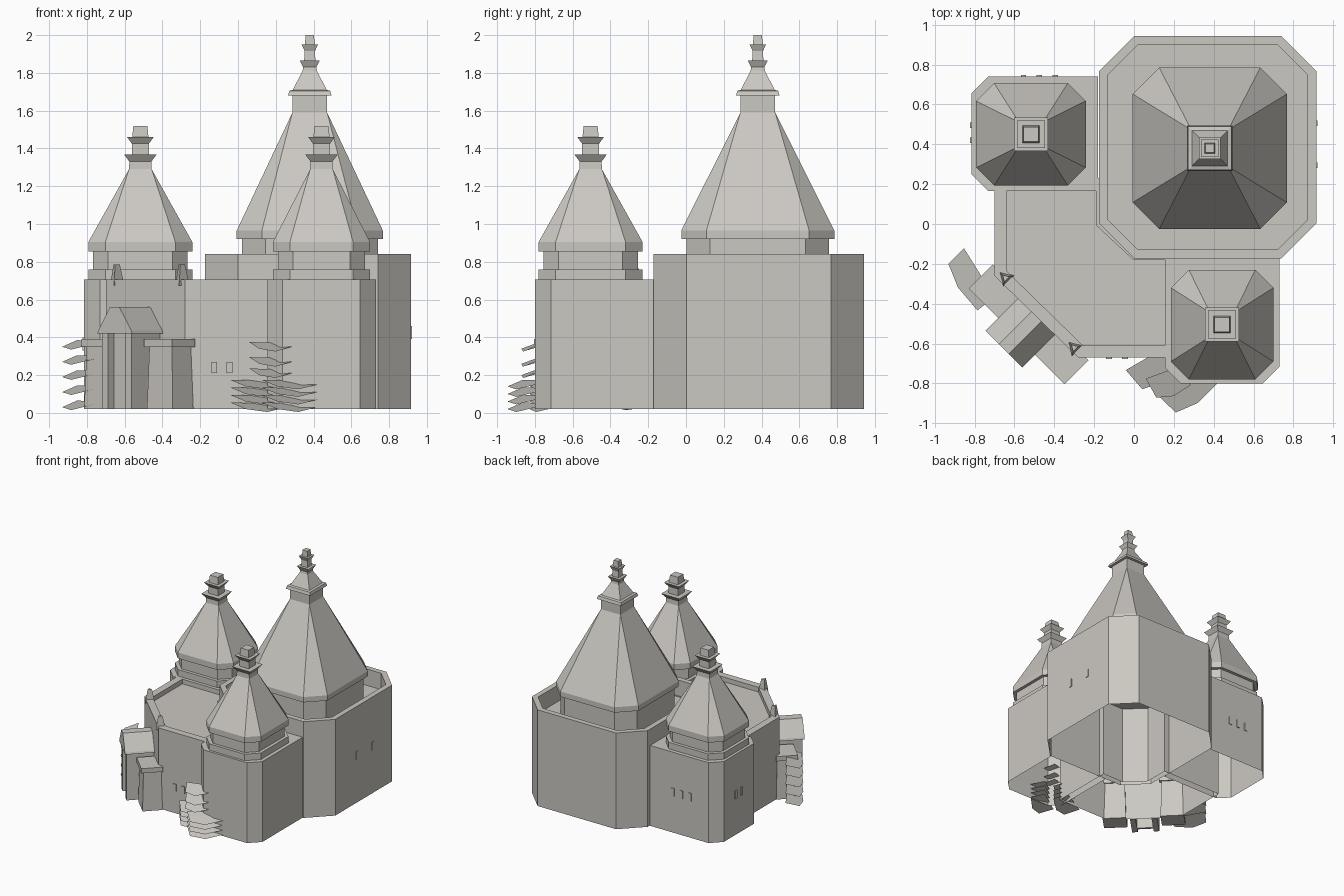
import bpy, bmesh
from math import radians
from mathutils import Matrix, Vector

cube = bpy.data.objects.get("Cube")
if cube:
    bpy.data.objects.remove(cube, do_unlink=True)

stone = bpy.data.materials.new("pale_stone")
stone.use_nodes = True
stone.diffuse_color = (0.60, 0.58, 0.54, 1)
stone.node_tree.nodes["Principled BSDF"].inputs["Base Color"].default_value = (0.60, 0.58, 0.54, 1)


def finish(bm, name, matrix=None):
    bmesh.ops.remove_doubles(bm, verts=bm.verts, dist=0.0005)
    bmesh.ops.recalc_face_normals(bm, faces=bm.faces)
    mesh = bpy.data.meshes.new(name)
    bm.to_mesh(mesh)
    bm.free()
    mesh.materials.append(stone)
    obj = bpy.data.objects.new(name, mesh)
    bpy.context.collection.objects.link(obj)
    if matrix:
        obj.matrix_world = matrix
    return obj


def octagon(hx, hy, c):
    """Rectangle with chamfered corners."""
    return [(-hx + c, -hy), (hx - c, -hy), (hx, -hy + c), (hx, hy - c),
            (hx - c, hy), (-hx + c, hy), (-hx, hy - c), (-hx, -hy + c)]


def loft(name, centre, rings):
    """Stack chamfered rings (half x, half y, chamfer, z) into one shell."""
    bm = bmesh.new()
    rows = [[bm.verts.new((centre[0] + x, centre[1] + y, z)) for x, y in octagon(hx, hy, c)]
            for hx, hy, c, z in rings]
    for a, b in zip(rows, rows[1:]):
        for i in range(8):
            j = (i + 1) % 8
            bm.faces.new((a[i], a[j], b[j], b[i]))
    bm.faces.new(rows[-1])
    return finish(bm, name)


def walls(name, outline, top, rim=0, floor=0):
    """Open-bottomed walls with a roof, sunk behind a parapet if rim is set."""
    bm = bmesh.new()
    low = [bm.verts.new((x, y, 0.02)) for x, y in outline]
    high = [bm.verts.new((x, y, top)) for x, y in outline]
    n = len(outline)
    for i in range(n):
        bm.faces.new((low[i], low[(i + 1) % n], high[(i + 1) % n], high[i]))
    roof = bm.faces.new(high)
    bm.normal_update()
    if rim:
        bmesh.ops.inset_region(bm, faces=[roof], thickness=rim, use_even_offset=True)
        inner = bmesh.ops.extrude_discrete_faces(bm, faces=[roof])["faces"][0]
        bmesh.ops.translate(bm, verts=inner.verts, vec=(0, 0, floor - top))
    return finish(bm, name)


def box(name, lo, hi, matrix=None, flare=1.0):
    bm = bmesh.new()
    bmesh.ops.create_cube(bm, size=1)
    for v in bm.verts:
        k = flare if v.co.z < 0 else 1
        v.co = [(a + b) / 2 + (b - a) * t * s
                for a, b, t, s in zip(lo, hi, v.co, (k, k, 1))]
    return finish(bm, name, matrix)


# Great tower: walls, parapet and spire
big = (0.37, 0.385)
walls("great_tower_walls", [(x + big[0], y + big[1]) for x, y in octagon(0.545, 0.557, 0.175)],
      0.84, 0.045, 0.70)
loft("great_tower_roof", (0.38, 0.38), [
    (0.36, 0.378, 0.125, 0.70), (0.36, 0.378, 0.125, 0.92), (0.387, 0.405, 0.133, 0.92),
    (0.387, 0.405, 0.133, 0.965), (0.092, 0.092, 0, 1.59), (0.092, 0.092, 0, 1.68)])
loft("great_tower_finial", (0.38, 0.38), [(h, h, 0, z) for h, z in (
    (0.092, 1.68), (0.115, 1.68), (0.108, 1.705), (0.09, 1.71), (0.038, 1.81), (0.035, 1.83),
    (0.053, 1.865), (0.03, 1.865), (0.027, 1.915), (0.043, 1.95), (0.026, 1.95), (0.022, 2.0))])

# Two lesser towers, the second with its axes swapped
back_walls = [(-0.18, 0.74), (-0.73, 0.74), (-0.815, 0.655),
              (-0.815, 0.25), (-0.73, 0.165), (-0.18, 0.165)]
front_walls = [(0.155, -0.17), (0.155, -0.72), (0.235, -0.80),
               (0.645, -0.80), (0.73, -0.715), (0.73, -0.17)]
for label, centre, swap, outline in (("back", (-0.517, 0.45), False, back_walls),
                                     ("front", (0.442, -0.505), True, front_walls)):
    walls(label + "_tower_walls", outline, 0.705)
    rings = [(0.275, 0.257, 0.09, 0.705), (0.275, 0.257, 0.09, 0.76),
             (0.25, 0.23, 0.08, 0.76), (0.25, 0.23, 0.08, 0.855),
             (0.275, 0.257, 0.09, 0.855), (0.275, 0.257, 0.09, 0.905),
             (0.06, 0.06, 0, 1.29), (0.058, 0.058, 0, 1.335)]
    if swap:
        rings = [(hy, hx, c, z) for hx, hy, c, z in rings]
    loft(label + "_tower_roof", centre, rings)
    loft(label + "_tower_finial", centre, [(h, h, 0, z) for h, z in (
        (0.058, 1.33), (0.085, 1.367), (0.045, 1.367), (0.045, 1.425),
        (0.07, 1.46), (0.043, 1.46), (0.037, 1.52))])

# Low hall with a cut corner and a parapet
walls("hall_walls", [(-0.70, 0.23), (-0.70, -0.26), (-0.28, -0.67), (0.22, -0.67),
                     (0.22, -0.12), (0.02, -0.12), (-0.13, 0.02), (-0.13, 0.23)],
      0.705, 0.06, 0.665)

# Pointed stones on the parapet corners
for x, y, side in ((-0.645, -0.27, "left"), (-0.30, -0.62, "right")):
    bm = bmesh.new()
    bmesh.ops.create_cone(bm, cap_ends=True, segments=3, radius1=0.045, radius2=0.02, depth=0.11)
    finish(bm, "parapet_stone_" + side,
           Matrix.Translation((x, y, 0.73)) @ Matrix.Rotation(radians(45), 4, "Z"))

# Gatehouse on the cut corner: local x along the wall, local -y outward
gate = Matrix.Translation((-0.49, -0.465, 0)) @ Matrix.Rotation(radians(-45), 4, "Z")
for s, side in ((-1, "left"), (1, "right")):
    xs = sorted((s * 0.065, s * 0.11))
    box("gate_jamb_" + side, (xs[0], -0.215, 0.02), (xs[1], 0, 0.43), gate)
    xs = sorted((s * 0.15, s * 0.32))
    box("pier_" + side, (xs[0], -0.12, 0.02), (xs[1], 0.02, 0.35), gate, 1.12)
    xs = sorted((s * 0.13, s * 0.34))
    box("pier_cap_" + side, (xs[0], -0.14, 0.35), (xs[1], 0.03, 0.39), gate)
box("gate_door", (-0.07, -0.17, 0.02), (0.07, -0.15, 0.43), gate)

# Gate roof: a profile pushed outward from the wall
half = [(0.13, 0.42), (0.125, 0.435), (0.085, 0.49), (0.035, 0.56)]
profile = half + [(-x, z) for x, z in reversed(half)]
bm = bmesh.new()
end = bm.faces.new([bm.verts.new((x, 0.02, z)) for x, z in profile])
push = bmesh.ops.extrude_face_region(bm, geom=[end], use_keep_orig=True)["geom"]
bmesh.ops.translate(bm, vec=(0, -0.25, 0),
                    verts=[g for g in push if isinstance(g, bmesh.types.BMVert)])
finish(bm, "gate_roof", gate)

# Slim window plates
for x in (-0.125, -0.045):
    box("front_window", (x - 0.015, -0.678, 0.21), (x + 0.015, -0.67, 0.27))
for y in (0.295, 0.505):
    box("right_window", (0.915, y - 0.013, 0.39), (0.921, y + 0.013, 0.46))
for x in (-0.555, -0.475, -0.395):
    box("back_window", (x - 0.013, 0.74, 0.33), (x + 0.013, 0.747, 0.40))
for y in (0.42, 0.495):
    box("left_window", (-0.822, y - 0.013, 0.33), (-0.815, y + 0.013, 0.40))


def shrub(name, x, y, angle, width, reach, heights):
    """Layers of thin drooping boughs, each a bent leaf."""
    bm = bmesh.new()
    for z in heights:
        pts = [(-width / 2, 0.02, z + 0.015), (-width / 2.4, -reach * 0.8, z - 0.02),
               (0, -reach, z - 0.035), (width / 2, -reach * 0.8, z - 0.01),
               (width / 2.2, 0.02, z + 0.01)]
        bm.faces.new([bm.verts.new(p) for p in pts])
    finish(bm, name, Matrix.Translation((x, y, 0)) @ Matrix.Rotation(radians(angle), 4, "Z"))


# Shrubs against the walls
low_layers = (0.16, 0.12, 0.08, 0.04)
tall_layers = (0.37, 0.29, 0.21, 0.13, 0.05)
shrub("front_shrub_left", 0.09, -0.68, 30, 0.28, 0.13, low_layers)
shrub("front_shrub_right", 0.25, -0.80, 35, 0.28, 0.12, low_layers)
shrub("front_shrub_top", 0.16, -0.76, 20, 0.20, 0.11, (0.36, 0.28, 0.22))
shrub("side_shrub", -0.79, -0.26, -58, 0.30, 0.11, tall_layers)
